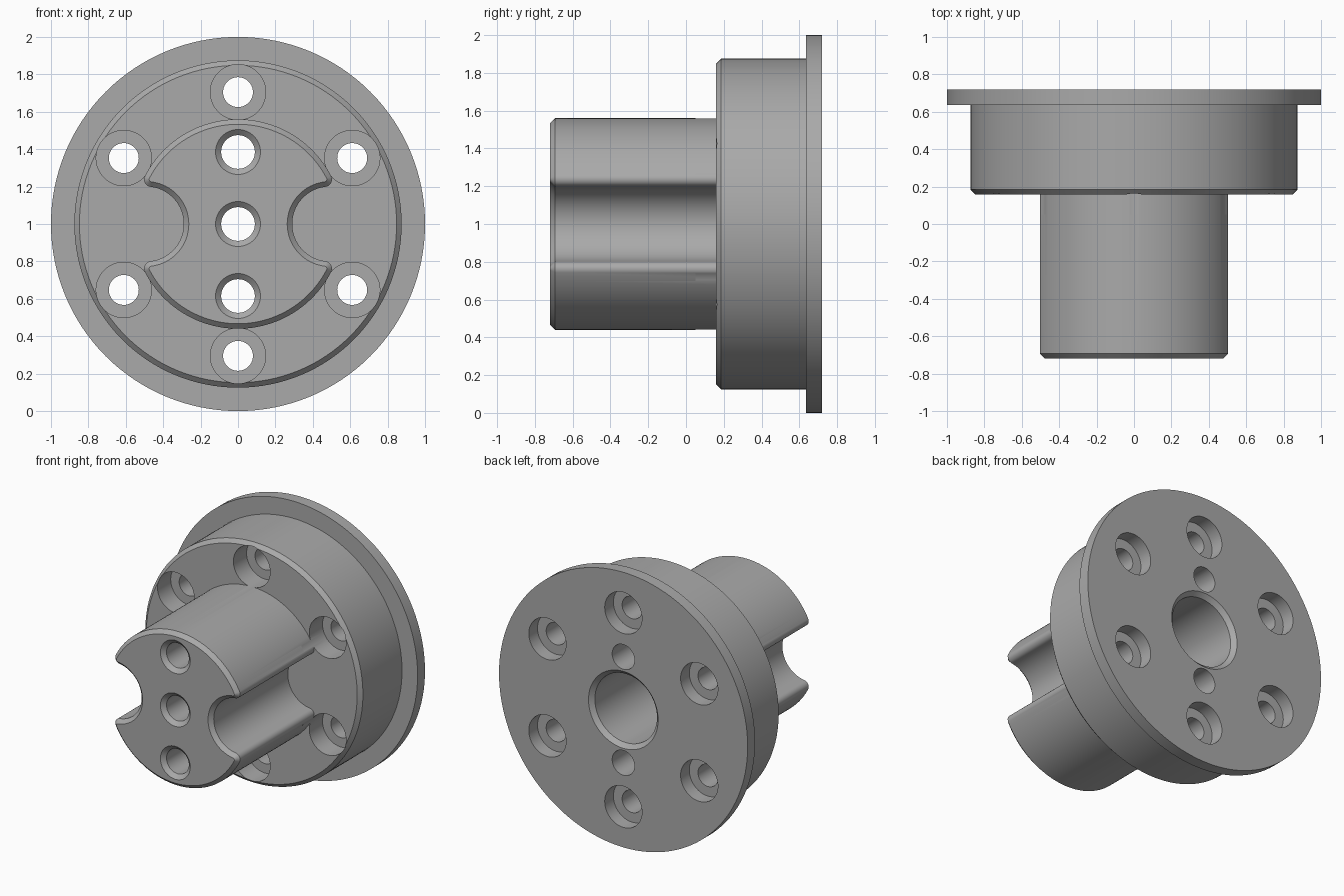
import bpy, bmesh, math
from mathutils import Vector

SEG = 96
AXIS_Z = 1.0

if "Cube" in bpy.data.objects:
    bpy.data.objects.remove(bpy.data.objects["Cube"], do_unlink=True)

steel = bpy.data.materials.new("grey_metal")
steel.use_nodes = True
GREY = (0.40, 0.40, 0.40, 1)
steel.diffuse_color = GREY
steel.node_tree.nodes["Principled BSDF"].inputs["Base Color"].default_value = GREY


def ring(radius, cx=0, cz=0, seg=SEG):
    """Circle of (x, z) points."""
    return [(cx + radius * math.cos(2 * math.pi * i / seg),
             cz + radius * math.sin(2 * math.pi * i / seg)) for i in range(seg)]


def loft(name, sections):
    """Closed solid through matching outlines; sections = [(y, points)]."""
    bm = bmesh.new()
    loops = [[bm.verts.new((x, y, AXIS_Z + z)) for x, z in pts] for y, pts in sections]
    n = len(loops[0])
    for a, b in zip(loops, loops[1:]):
        for i in range(n):
            bm.faces.new((a[i], a[(i + 1) % n], b[(i + 1) % n], b[i]))
    bm.faces.new(loops[0])
    bm.faces.new(loops[-1])
    bmesh.ops.recalc_face_normals(bm, faces=bm.faces)
    mesh = bpy.data.meshes.new(name)
    bm.to_mesh(mesh)
    bm.free()
    mesh.materials.append(steel)
    obj = bpy.data.objects.new(name, mesh)
    bpy.context.collection.objects.link(obj)
    return obj


def turned(name, profile, cx=0, cz=0, seg=SEG):
    """Round solid from (y, radius) steps."""
    return loft(name, [(y, ring(r, cx, cz, seg)) for y, r in profile])


def arc(cx, cz, r, start, end, steps):
    return [(cx + r * math.cos(start + (end - start) * i / steps),
             cz + r * math.sin(start + (end - start) * i / steps)) for i in range(steps + 1)]


def boss_outline(inset=0.0):
    """Round boss with a scooped groove on each side and rounded lips."""
    outer, groove, lip, gx = 0.56, 0.20, 0.04, 0.49
    lx = ((outer - lip) ** 2 - (groove + lip) ** 2 + gx ** 2) / (2 * gx)
    lz = math.sqrt((outer - lip) ** 2 - lx ** 2)
    a = math.atan2(lz, lx)
    g = math.atan2(lz, lx - gx)
    r = lip - inset
    half = arc(gx, 0, groove + inset, math.pi, g, 16)[:-1]
    half += arc(lx, lz, r, g - math.pi, a, 10)[:-1]
    half += arc(0, 0, outer - inset, a, math.pi / 2, 24)
    left = [(-x, z) for x, z in reversed(half[:-1])]
    top = half + left
    return top + [(x, -z) for x, z in reversed(top[1:-1])]


def boolean(target, tool, operation):
    mod = target.modifiers.new(tool.name, "BOOLEAN")
    mod.operation = operation
    mod.solver = "EXACT"
    mod.object = tool
    bpy.context.view_layer.objects.active = target
    bpy.ops.object.modifier_apply(modifier=mod.name)
    bpy.data.objects.remove(tool, do_unlink=True)


# Stepped disc: chamfered body and rear flange
hub = turned("flanged_hub", [(0.158, 0.848), (0.185, 0.875), (0.635, 0.875),
                             (0.635, 1.0), (0.72, 1.0)], seg=128)

# Grooved boss with a chamfered nose
boss = loft("boss", [(-0.72, boss_outline(0.027)), (-0.693, boss_outline()),
                     (0.3, boss_outline())])
boolean(hub, boss, "UNION")

# Six bolt holes, counterbored from both sides
for k in range(6):
    ang = math.radians(90 + 60 * k)
    boolean(hub, turned("bolt_hole", [(0.05, 0.148), (0.31, 0.148), (0.31, 0.08), (0.62, 0.08),
                                      (0.62, 0.15), (0.8, 0.15)],
                        0.705 * math.cos(ang), 0.705 * math.sin(ang), 48), "DIFFERENCE")

# Rear bore with a chamfered mouth
boolean(hub, turned("rear_bore", [(0.1, 0.25), (0.69, 0.25), (0.72, 0.28), (0.8, 0.28)]),
        "DIFFERENCE")

# Three chamfered through holes in the boss
for z in (-0.385, 0, 0.385):
    boolean(hub, turned("boss_hole", [(-0.8, 0.12), (-0.72, 0.12), (-0.693, 0.09), (0.8, 0.09)],
                        0, z, 48), "DIFFERENCE")

# Smooth curved walls, crisp edges
bpy.ops.object.select_all(action="DESELECT")
hub.select_set(True)
bpy.context.view_layer.objects.active = hub
bpy.ops.object.shade_smooth_by_angle(angle=math.radians(25))
